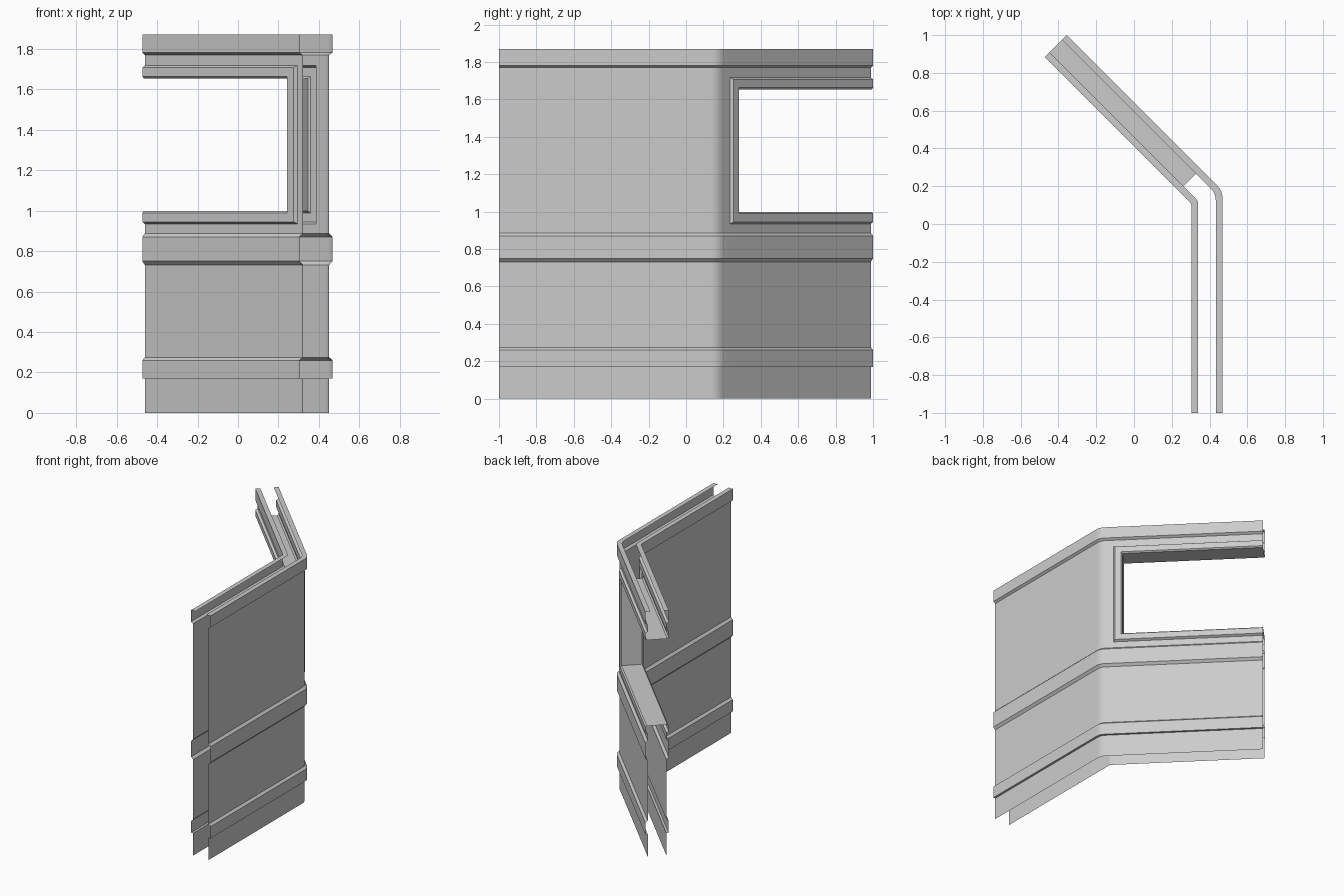
import bpy
import bmesh
import math
from mathutils import Vector

if "Cube" in bpy.data.objects:
    bpy.data.objects.remove(bpy.data.objects["Cube"], do_unlink=True)

BEND = Vector((0.386, 0.1415))          # corner of the wall centre line
ALONG = Vector((-1, 1)).normalized()    # direction of the angled wing
OUT = Vector((1, 1)).normalized()       # outward normal of the angled wing
SKIN, BAND = 0.065, 0.082               # distance of sheets and trim from centre line
END, JAMB = 0.96, -0.107                # wing end and window surround edge
SILL, HEAD = 0.935, 1.717

grey = bpy.data.materials.new("wall grey")
grey.use_nodes = True
COLOUR = (0.6, 0.6, 0.6, 1)
grey.diffuse_color = COLOUR
grey.node_tree.nodes["Principled BSDF"].inputs["Base Color"].default_value = COLOUR


def wing_point(t, h):
    """Point on the angled wing at t along it and h out from its centre."""
    return OUT * (BEND.dot(OUT) + h) + ALONG * t


def plan_path(h, fillet, steps):
    """Plan line of the wall, offset by h, with a rounded bend."""
    corner = BEND + Vector((1, math.tan(math.pi / 8))) * h
    a, c = corner - Vector((0, fillet)), corner + ALONG * fillet
    arc = []
    for k in range(steps + 1):
        u = k / steps
        arc.append(a * (1 - u) ** 2 + corner * 2 * u * (1 - u) + c * u * u)
    return [Vector((corner.x, -1))] + arc + [wing_point(JAMB, h), wing_point(END, h)]


def sheet(name, rows, flip, skip=lambda i, j: False):
    """Open surface through a grid of points."""
    bm = bmesh.new()
    grid = [[bm.verts.new(p) for p in row] for row in rows]
    for i in range(len(grid) - 1):
        for j in range(len(grid[0]) - 1):
            if skip(i, j):
                continue
            quad = [grid[i][j], grid[i + 1][j], grid[i + 1][j + 1], grid[i][j + 1]]
            bm.faces.new(quad[::-1] if flip else quad)
    bmesh.ops.delete(bm, geom=[v for v in bm.verts if not v.link_faces], context="VERTS")
    mesh = bpy.data.meshes.new(name)
    bm.to_mesh(mesh)
    bm.free()
    mesh.materials.append(grey)
    obj = bpy.data.objects.new(name, mesh)
    bpy.context.collection.objects.link(obj)
    bpy.ops.object.select_all(action="DESELECT")
    obj.select_set(True)
    bpy.context.view_layer.objects.active = obj
    bpy.ops.object.shade_smooth_by_angle(angle=math.radians(25))


# Wall profile: skirting band, waist band, window zone, top cap with lip
profile = [(SKIN, 0), (SKIN, 0.17), (BAND, 0.17), (BAND, 0.26), (SKIN, 0.275),
           (SKIN, 0.732), (BAND, 0.75), (BAND, 0.87), (SKIN, 0.887),
           (SKIN, SILL), (SKIN, HEAD),
           (SKIN, 1.77), (BAND, 1.782), (BAND, 1.87), (0.047, 1.87)]
window_row = profile.index((SKIN, SILL))


def wall(name, side, fillet, steps):
    columns = [[(*p, z) for p in plan_path(side * h, fillet, steps)] for h, z in profile]
    rows = list(zip(*columns))
    last = len(rows) - 2
    sheet(name, rows, side < 0, lambda i, j: i == last and j == window_row)


wall("outer_wall", 1, 0.036, 6)
wall("inner_wall", -1, 0.012, 3)

# Window surround and reveal, one section swept around three sides of the opening
half = [(0, SKIN), (0.01, BAND), (0.054, BAND), (0.063, 0.072)]
section = half + [(inset, -h) for inset, h in reversed(half)]


def surround_row(t, z, dt, dz):
    return [(*wing_point(t + dt * inset, h), z + dz * inset) for inset, h in section]


sheet("window_surround", [surround_row(END, SILL, 0, 1), surround_row(JAMB, SILL, 1, 1),
                          surround_row(JAMB, HEAD, 1, -1), surround_row(END, HEAD, 0, -1)], True)
